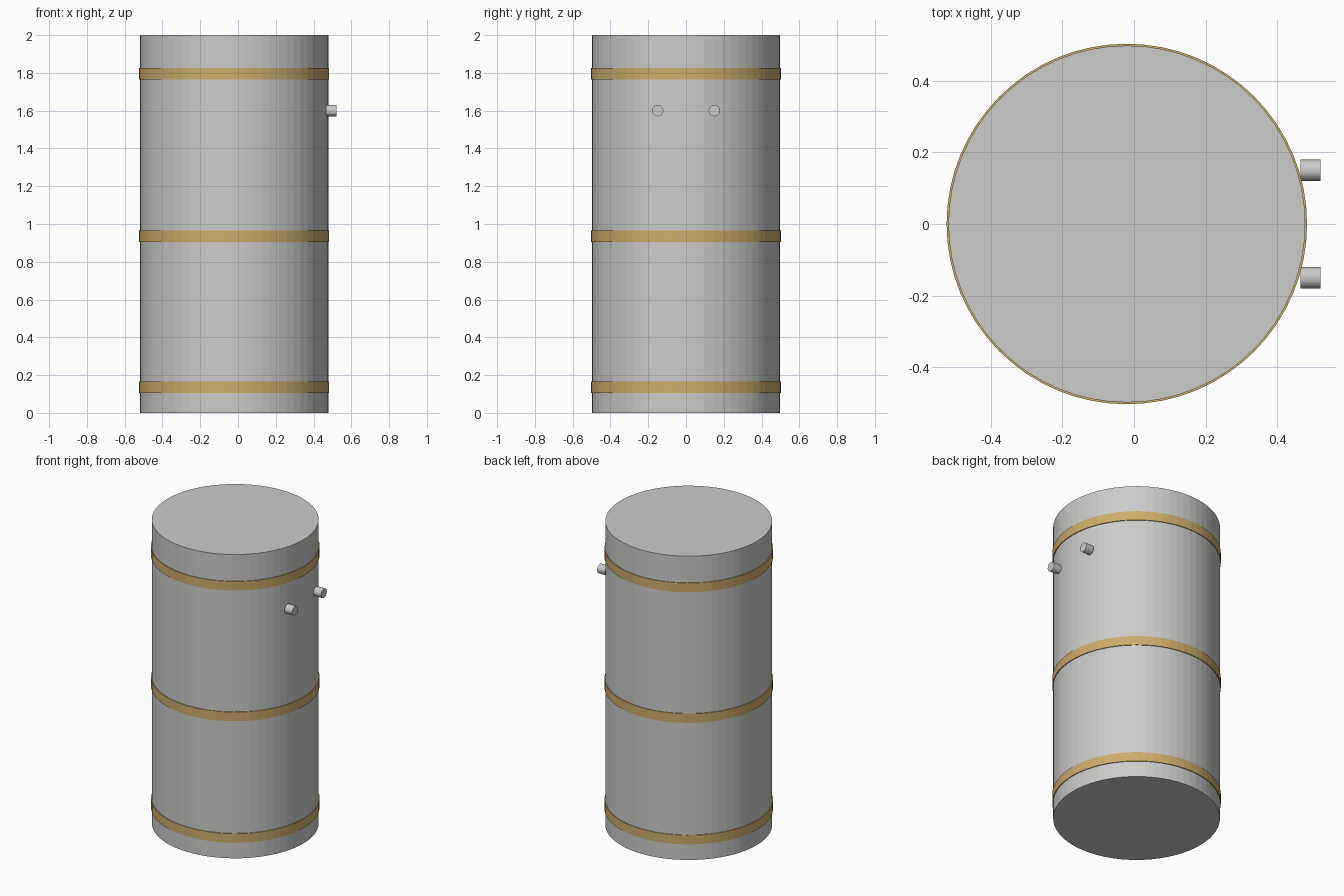
import bpy
from math import pi

# Remove the default cube
cube = bpy.data.objects.get("Cube")
if cube:
    bpy.data.objects.remove(cube, do_unlink=True)


def make_material(name, colour):
    mat = bpy.data.materials.new(name)
    mat.use_nodes = True
    mat.diffuse_color = colour
    mat.node_tree.nodes["Principled BSDF"].inputs["Base Color"].default_value = colour
    return mat


def cylinder(name, radius, depth, location, mat, sides, rotation=(0, 0, 0)):
    bpy.ops.mesh.primitive_cylinder_add(vertices=sides, radius=radius, depth=depth,
                                        location=location, rotation=rotation)
    obj = bpy.context.object
    obj.name = name
    obj.data.materials.append(mat)
    return obj


grey = make_material("light grey metal", (0.6, 0.6, 0.59, 1))
gold = make_material("brass", (0.6, 0.42, 0.15, 1))

AXIS_X = -0.02
SIDES = 64

# Tank body
cylinder("tank_body", 0.498, 2.0, (AXIS_X, 0, 1.0), grey, SIDES)

# Brass bands around the body
for name, z in (("lower_band", 0.135), ("middle_band", 0.935), ("upper_band", 1.795)):
    cylinder(name, 0.503, 0.06, (AXIS_X, 0, z), gold, SIDES)

# Pair of short pipe stubs on the left side
for name, y in (("front_pipe", -0.15), ("back_pipe", 0.15)):
    cylinder(name, 0.03, 0.056, (0.493, y, 1.6), grey, 32, (0, pi / 2, 0))
